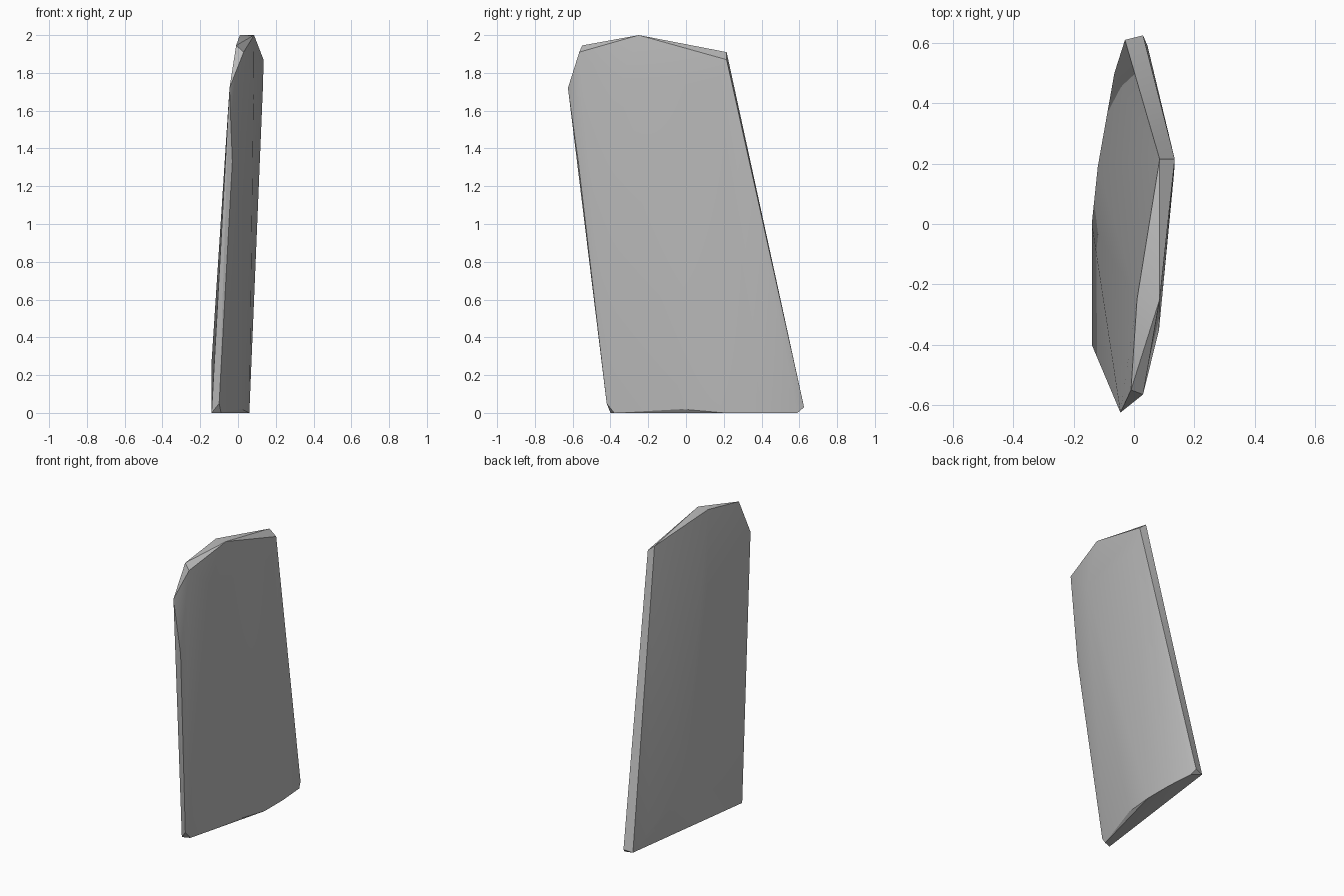
import bpy, bmesh, math

if "Cube" in bpy.data.objects:
    bpy.data.objects.remove(bpy.data.objects["Cube"], do_unlink=True)

# One flat stone grey
stone = bpy.data.materials.new("stone_grey")
stone.use_nodes = True
colour = (0.5, 0.5, 0.5, 1)
stone.diffuse_color = colour
stone.node_tree.nodes["Principled BSDF"].inputs["Base Color"].default_value = colour

# Chipped crown and shoulders
crown = [(0.085, 0.215, 1.91), (0.135, 0.215, 1.87), (0.01, -0.25, 2),
         (0.085, -0.25, 2), (-0.01, -0.55, 1.945), (0.03, -0.565, 1.91)]
# Narrow leading edge
front_edge = [(-0.045, -0.625, 1.72), (-0.03, -0.57, 1.33),
              (-0.1, -0.42, 0.05), (-0.14, -0.4, 0), (-0.09, -0.38, 0)]
# Base rim and rear corner
base = [(0.02, -0.02, 0.02), (0.06, 0.2, 0), (0.06, 0.4, 0),
        (0.045, 0.59, 0), (0.03, 0.625, 0.03), (-0.03, 0.61, 0.02)]
# Gentle bulges on the two broad faces
bulges = [(-0.14, 0, 0.27), (-0.12, 0.19, 0.3), (-0.065, 0.5, 0.12),
          (0.083, -0.35, 1.72), (0.133, 0.17, 1.75)]

# Wrap the corner points in one convex slab
bm = bmesh.new()
for point in crown + front_edge + base + bulges:
    bm.verts.new(point)
hull = bmesh.ops.convex_hull(bm, input=bm.verts)
loose = [v for v in bm.verts if not v.link_faces]
bmesh.ops.delete(bm, geom=loose, context='VERTS')
bmesh.ops.recalc_face_normals(bm, faces=bm.faces)

mesh = bpy.data.meshes.new("stone_slab")
bm.to_mesh(mesh)
bm.free()
mesh.materials.append(stone)
slab = bpy.data.objects.new("stone_slab", mesh)
bpy.context.collection.objects.link(slab)

# Soft broad faces, crisp chipped edges
bpy.ops.object.select_all(action='DESELECT')
slab.select_set(True)
bpy.context.view_layer.objects.active = slab
bpy.ops.object.shade_smooth_by_angle(angle=math.radians(30))
